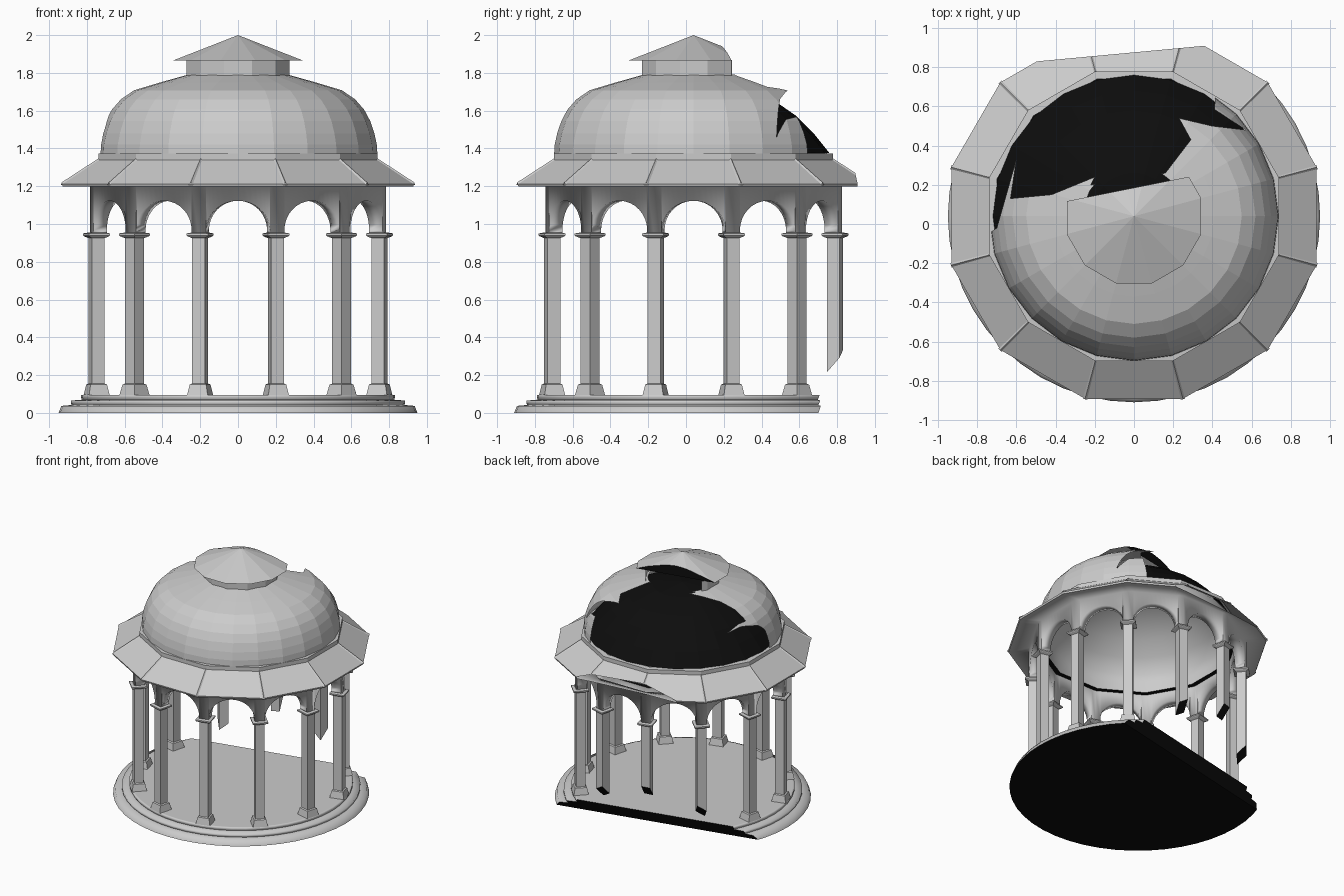
import bpy, bmesh
from math import sin, cos, pi, radians
from mathutils import Vector, Matrix

if "Cube" in bpy.data.objects:
    bpy.data.objects.remove(bpy.data.objects["Cube"])

CY = 0.04                      # the round plan is centred slightly behind the origin
N = 12
STEP = 2 * pi / N
CORNER = radians(15)

GREY = bpy.data.materials.new("stone_grey")
GREY.diffuse_color = (0.8, 0.8, 0.8, 1)
GREY.use_nodes = True
GREY.node_tree.nodes["Principled BSDF"].inputs["Base Color"].default_value = GREY.diffuse_color
BLACK = bpy.data.materials.new("broken_black")
BLACK.diffuse_color = (0.004, 0.004, 0.004, 1)
BLACK.use_nodes = True
BLACK.node_tree.nodes["Principled BSDF"].inputs["Base Color"].default_value = BLACK.diffuse_color


def finish(name, bm, smooth=0, black=False):
    """Make the object; faces with material index 1 are black, grey needs no material."""
    if black:
        for f in bm.faces:
            f.material_index = 1
    me = bpy.data.meshes.new(name)
    me.materials.append(GREY)
    me.materials.append(BLACK)
    bm.to_mesh(me)
    bm.free()
    ob = bpy.data.objects.new(name, me)
    bpy.context.collection.objects.link(ob)
    if smooth:
        bpy.ops.object.select_all(action='DESELECT')
        ob.select_set(True)
        bpy.context.view_layer.objects.active = ob
        bpy.ops.object.shade_smooth_by_angle(angle=radians(smooth))
    return ob


def lathe(profile, n, start=CORNER):
    """Revolve (radius, z) points, listed bottom-outside to top-inside, into a shell."""
    bm = bmesh.new()
    rings = []
    for r, z in profile:
        if r == 0:
            rings.append([bm.verts.new((0, CY, z))] * n)
        else:
            angles = [start + 2 * pi * i / n for i in range(n)]
            rings.append([bm.verts.new((r * cos(a), CY + r * sin(a), z)) for a in angles])
    for lo, hi in zip(rings, rings[1:]):
        for i in range(n):
            j = (i + 1) % n
            bm.faces.new(list(dict.fromkeys([lo[i], lo[j], hi[j], hi[i]])))
    return bm


def bisect(bm, point, normal, clear=True):
    geom = bm.verts[:] + bm.edges[:] + bm.faces[:]
    return bmesh.ops.bisect_plane(bm, geom=geom, plane_co=point, plane_no=normal,
                                  clear_outer=clear)['geom_cut']


def cut(bm, point, normal, fill=None):
    """Break away the normal's side of a plane; fill is the material index of the break."""
    edges = [e for e in bisect(bm, point, normal) if isinstance(e, bmesh.types.BMEdge)]
    if fill is not None and edges:
        # split first, so the break keeps a hard edge
        rim = list(dict.fromkeys(v for e in edges for v in e.verts))
        copy = {v: bm.verts.new(v.co) for v in rim}
        loose = [bm.edges.new([copy[v] for v in e.verts]) for e in edges]
        ends = [v for v in copy.values() if len(v.link_edges) == 1]
        if len(ends) == 2:
            loose.append(bm.edges.new(ends))
        new = bmesh.ops.triangle_fill(bm, edges=loose, use_beauty=True)['geom']
        for f in new:
            if isinstance(f, bmesh.types.BMFace):
                f.material_index = fill


def inside(x, y, poly):
    hit = False
    for (x1, y1), (x2, y2) in zip(poly, poly[1:] + poly[:1]):
        if (y1 > y) != (y2 > y) and x < (x2 - x1) * (y - y1) / (y2 - y1) + x1:
            hit = not hit
    return hit


# slanted breaks through the plinth and the feet of the rear columns
PLINTH_P, PLINTH_N = Vector((0, 0.575, 0.05)), Vector((-0.218, 0.976, -0.5))
BREAK_P, BREAK_N = Vector((0, 0.56, 0.05)), Vector((-0.218, 0.976, -0.8))
# upright break through the rear eave
EAVE_P, EAVE_N = Vector((0, 0.876, 0)), Vector((-0.093, 1, 0))

# stepped round plinth with flat floor and black underside
bm = lathe([(0.95, 0), (0.935, 0.037), (0.88, 0.042), (0.885, 0.05), (0.885, 0.065),
            (0.825, 0.07), (0.83, 0.08), (0.83, 0.096), (0.815, 0.096), (0, 0.096)], 48, 0)
cut(bm, PLINTH_P, PLINTH_N, fill=1)
finish("plinth", bm, smooth=100)
bm = lathe([(0, 0), (0.95, 0)], 48, 0)
cut(bm, PLINTH_P, PLINTH_N)
finish("plinth_underside", bm, black=True)

# square columns with flared foot and capital
column = [(0.056, 0.096), (0.045, 0.15), (0.035, 0.155), (0.035, 0.925),
          (0.054, 0.935), (0.058, 0.94), (0.058, 0.95), (0.036, 0.955)]
for k in range(N):
    place = Matrix.Translation((0, CY, 0)) @ Matrix.Rotation(CORNER + k * STEP, 4, 'Z')
    bm = bmesh.new()
    rings = [[bm.verts.new(place @ Vector((0.775 + sx * h, sy * h, z)))
              for sx, sy in ((1, -1), (1, 1), (-1, 1), (-1, -1))] for h, z in column]
    for lo, hi in zip(rings, rings[1:]):
        for i in range(4):
            j = (i + 1) % 4
            bm.faces.new((lo[i], lo[j], hi[j], hi[i]))
    cut(bm, BREAK_P, BREAK_N, fill=1)
    finish(f"column_{k + 1}", bm)

# ring of arches and eave soffit, mitred at the columns and shaded softly as one
APO = 0.775 * cos(CORNER)
HALF = 0.775 * sin(CORNER)
curve = [(-HALF, 0.95), (-0.162, 0.95)]
curve += [(-0.162 * cos(pi * i / 16), 0.965 + 0.158 * sin(pi * i / 16)) for i in range(17)]
curve += [(0.162, 0.95), (HALF, 0.95)]
bm = bmesh.new()
for k in range(N):
    place = Matrix.Translation((0, CY, 0)) @ Matrix.Rotation(k * STEP, 4, 'Z')
    rows = []
    for r, top in ((0.96 * cos(CORNER), 1.198), (APO + 0.036, 1.208), (APO + 0.036, 0),
                   (APO - 0.036, 0), (APO - 0.036, 1.208)):
        rows.append([bm.verts.new(place @ Vector((r, x * r / APO, top or z))) for x, z in curve])
    for up, low in zip(rows, rows[1:]):
        for i in range(len(curve) - 1):
            bm.faces.new((up[i], low[i], low[i + 1], up[i + 1]))
bmesh.ops.remove_doubles(bm, verts=bm.verts[:], dist=1e-4)
cut(bm, EAVE_P, EAVE_N)
finish("arch_ring", bm, smooth=180)

# sloping twelve-sided eave
bm = lathe([(0.96, 1.198), (0.965, 1.212), (0.765, 1.34)], N)
cut(bm, EAVE_P, EAVE_N)
finish("eave", bm)

# slim ribs along the eave hips
bm = bmesh.new()
for k in range(N):
    place = Matrix.Translation((0, CY, 0)) @ Matrix.Rotation(CORNER + k * STEP, 4, 'Z')
    ends = [[bm.verts.new(place @ Vector((r, y, z + dz)))
             for y, dz in ((-0.012, -0.005), (0.012, -0.005), (0, 0.008))]
            for r, z in ((0.76, 1.342), (0.967, 1.212))]
    for i in range(3):
        j = (i + 1) % 3
        bm.faces.new((ends[0][i], ends[0][j], ends[1][j], ends[1][i]))
bmesh.ops.recalc_face_normals(bm, faces=bm.faces[:])
cut(bm, EAVE_P, EAVE_N)
finish("eave_ribs", bm)

# collar between eave and dome, and the black lip inside the arches
finish("dome_collar", lathe([(0.765, 1.335), (0.765, 1.372), (0.725, 1.375)], N))
finish("ceiling_lip", lathe([(0.70, 1.208), (0.74, 1.208)], N), black=True)

# outer dome shell; the ragged hole is scored straight down, then removed
bm = lathe([(0.738, 1.372), (0.735, 1.42), (0.722, 1.48), (0.70, 1.545), (0.668, 1.605),
            (0.62, 1.66), (0.55, 1.708), (0.41, 1.75), (0.26, 1.792)], 24, 0)
hole = [(-0.76, -0.06), (-0.70, -0.02), (-0.60, 0.33), (-0.63, 0.13), (-0.42, 0.15), (-0.20, 0.24),
        (-0.22, 0.20), (0.16, 0.26), (0.29, 0.43), (0.23, 0.54), (0.40, 0.50), (0.57, 0.48),
        (0.41, 0.585), (0.43, 0.85), (-0.5, 0.85), (-0.85, 0.4)]
for (x1, y1), (x2, y2) in zip(hole, hole[1:] + hole[:1]):
    bisect(bm, Vector((x1, y1, 0)), Vector((y2 - y1, x1 - x2, 0)), clear=False)
gone = [f for f in bm.faces if inside(*f.calc_center_median()[:2], hole)]
bmesh.ops.delete(bm, geom=gone, context='FACES')
finish("dome_shell", bm)

# inner ceiling dome facing down, with a black backing seen through the hole
inner = [(0.72, 1.375), (0.64, 1.475), (0.54, 1.575), (0.41, 1.665), (0.22, 1.73), (0, 1.755)]
finish("dome_backing", lathe(inner, 24, 0), black=True)
ceiling = [(0.705, 1.21), (0.71, 1.29)] + [(r * 0.98, z - 0.012) for r, z in inner]
bm = lathe(ceiling, 24, 0)
bmesh.ops.reverse_faces(bm, faces=bm.faces[:])
finish("ceiling_dome", bm, smooth=180)

# lantern drum and its conical cap, both sheared at the back
LANTERN_P, LANTERN_N = Vector((0, 0.185, 0)), Vector((-0.2, 1, 0))
bm = lathe([(0.282, 1.78), (0.282, 1.868)], N)
cut(bm, LANTERN_P + Vector((0, 0.02, 0)), LANTERN_N)
finish("lantern_drum", bm)
bm = lathe([(0.28, 1.866), (0.355, 1.866), (0, 2.0)], N)
cut(bm, LANTERN_P, LANTERN_N, fill=1)
finish("lantern_cap", bm)
